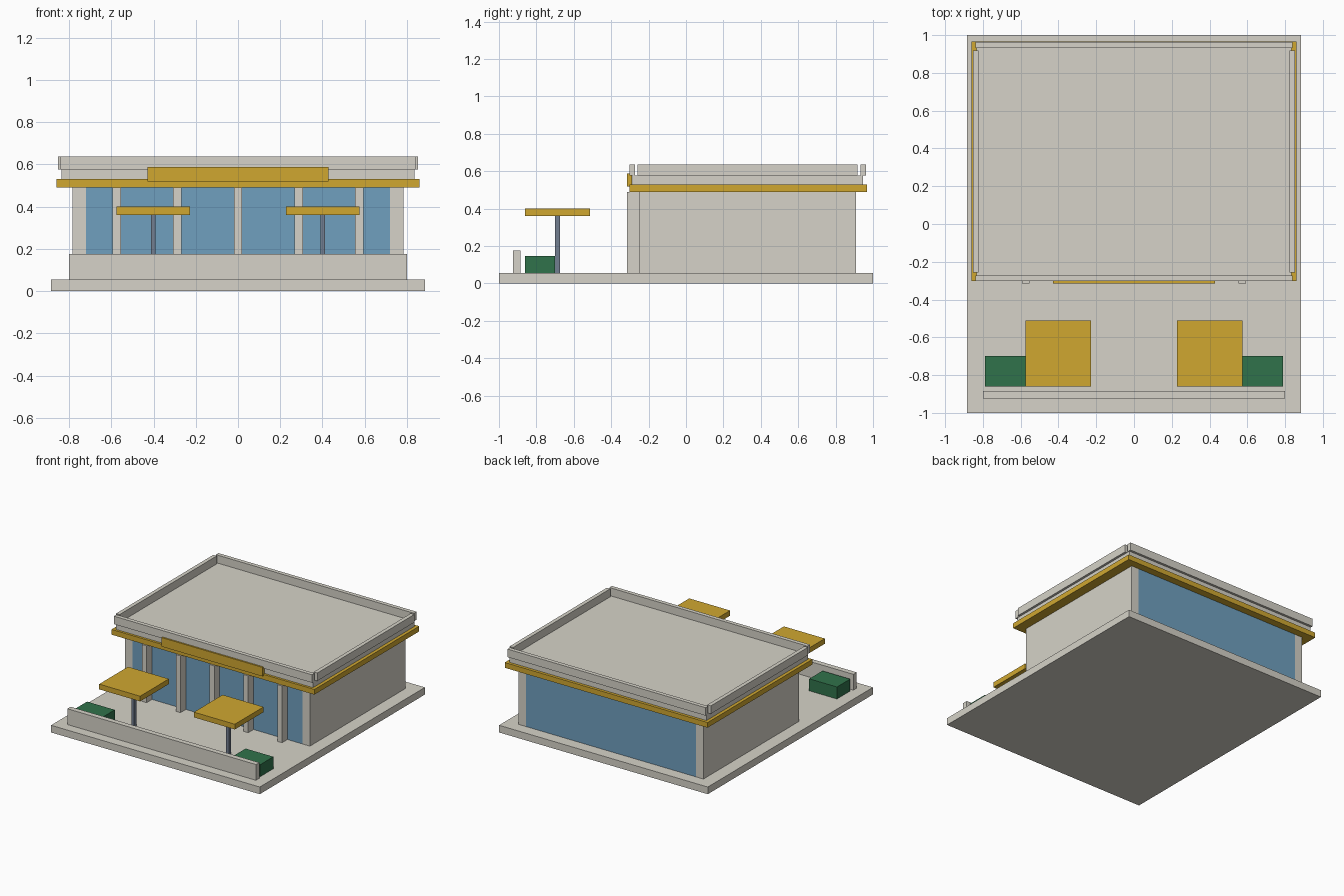
import bpy

if "Cube" in bpy.data.objects:
    bpy.data.objects.remove(bpy.data.objects["Cube"])


def material(name, rgb):
    m = bpy.data.materials.new(name)
    m.diffuse_color = (*rgb, 1)
    m.use_nodes = True
    m.node_tree.nodes["Principled BSDF"].inputs["Base Color"].default_value = m.diffuse_color
    return m


STONE = material("pale_stone", (0.67, 0.65, 0.58))
YELLOW = material("yellow_trim", (0.63, 0.39, 0.03))
GLASS = material("blue_glass", (0.16, 0.35, 0.52))
GREEN = material("hedge_green", (0.03, 0.17, 0.07))
STEEL = material("steel", (0.17, 0.21, 0.28))


def box(name, x, y, z, mat):
    """Axis-aligned box from (min, max) ranges."""
    bpy.ops.mesh.primitive_cube_add(size=1, location=[sum(r) / 2 for r in (x, y, z)])
    o = bpy.context.object
    o.name = name
    o.scale = [r[1] - r[0] for r in (x, y, z)]
    bpy.ops.object.transform_apply(location=False, rotation=False, scale=True)
    o.data.materials.append(mat)
    return o


def pair(name, x, y, z, mat):
    """The same box on the right and mirrored on the left."""
    box("right_" + name, x, y, z, mat)
    box("left_" + name, (-x[1], -x[0]), y, z, mat)


# Ground slab and low terrace wall
box("base_slab", (-0.885, 0.885), (-1, 1), (0, 0.055), STONE)
box("terrace_wall", (-0.8, 0.8), (-0.925, -0.885), (0.055, 0.176), STONE)

# Side walls and window panes
WALL_Z = (0.055, 0.49)
pair("side_wall", (0.72, 0.785), (-0.25, 0.91), WALL_Z, STONE)
box("front_window", (-0.72, 0.72), (-0.25, -0.22), WALL_Z, GLASS)
box("back_window", (-0.72, 0.72), (0.88, 0.91), WALL_Z, GLASS)

# Front columns
for i in range(5):
    cx = (i - 2) * 0.287
    box(f"front_column_{i + 1}", (cx - 0.02, cx + 0.02), (-0.315, -0.25), WALL_Z, STONE)

# Roof: yellow band, slab and parapet
box("roof_band", (-0.86, 0.86), (-0.303, 0.967), (0.49, 0.53), YELLOW)
box("roof_slab", (-0.835, 0.835), (-0.285, 0.945), (0.53, 0.576), STONE)
PARAPET_Z = (0.576, 0.637)
box("front_parapet", (-0.84, 0.84), (-0.303, -0.272), PARAPET_Z, STONE)
box("back_parapet", (-0.84, 0.84), (0.932, 0.963), PARAPET_Z, STONE)
pair("side_parapet", (0.823, 0.853), (-0.258, 0.918), PARAPET_Z, STONE)

# Blank sign board
box("sign_board", (-0.428, 0.428), (-0.315, -0.288), (0.519, 0.588), YELLOW)

# Terrace canopies, poles and hedges
pair("canopy", (0.228, 0.575), (-0.86, -0.512), (0.36, 0.4), YELLOW)
pair("canopy_pole", (0.39, 0.413), (-0.7, -0.674), (0.055, 0.36), STEEL)
pair("hedge", (0.555, 0.79), (-0.86, -0.7), (0.055, 0.147), GREEN)
